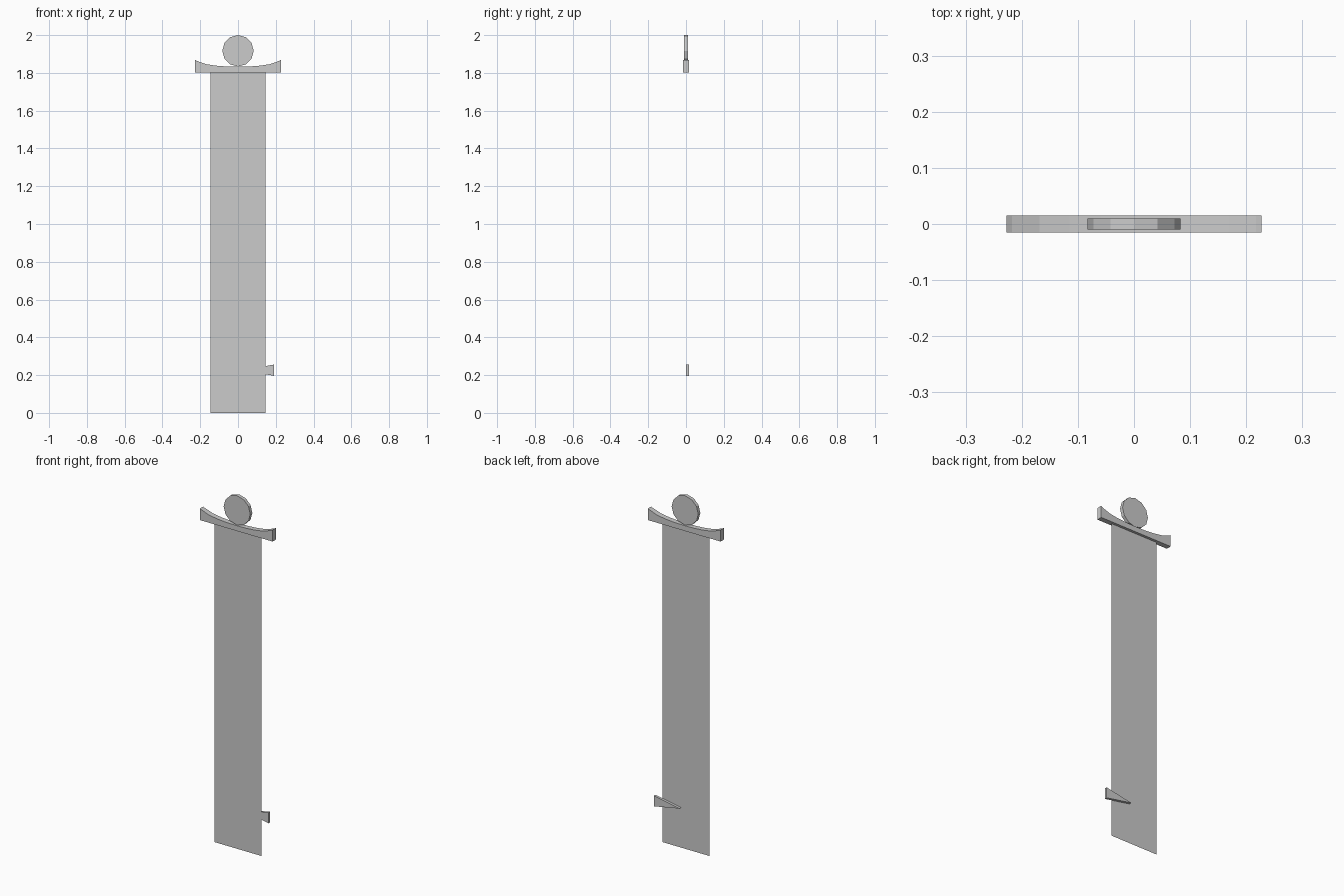
import bpy, bmesh, math

if "Cube" in bpy.data.objects:
    bpy.data.objects.remove(bpy.data.objects["Cube"])


def extrude_profile(name, points, y0, y1):
    """Make a flat-faced prism from an XZ outline; a flat sheet if y0 == y1."""
    bm = bmesh.new()
    face = bm.faces.new([bm.verts.new((x, y0, z)) for x, z in points])
    if y1 != y0:
        ext = bmesh.ops.extrude_face_region(bm, geom=[face], use_keep_orig=True)
        verts = [g for g in ext["geom"] if isinstance(g, bmesh.types.BMVert)]
        bmesh.ops.translate(bm, verts=verts, vec=(0, y1 - y0, 0))
        bmesh.ops.recalc_face_normals(bm, faces=bm.faces)
    mesh = bpy.data.meshes.new(name)
    bm.to_mesh(mesh)
    bm.free()
    obj = bpy.data.objects.new(name, mesh)
    bpy.context.collection.objects.link(obj)
    return obj


# Thin hanging sheet
extrude_profile("banner_sheet",
                [(-0.146, 0), (0.146, 0), (0.146, 1.805), (-0.146, 1.805)], 0, 0)

# Crossbar with a concave top, right half of the curve mirrored to the left
half = [(0.227, 1.869), (0.217, 1.863), (0.168, 1.846), (0.115, 1.838), (0.06, 1.834)]
top = half + [(0, 1.833)] + [(-x, z) for x, z in reversed(half)]
extrude_profile("crossbar", [(-0.227, 1.803), (0.227, 1.803)] + top, -0.0148, 0.0148)

# Round disc resting on the crossbar
R, SIDES = 0.083, 12
extrude_profile("top_disc",
                [(R * math.cos(2 * math.pi * i / SIDES),
                  2 - R + R * math.sin(2 * math.pi * i / SIDES)) for i in range(SIDES)],
                -0.0095, 0.0095)

# Small wedge behind the sheet, sticking out at the lower right
extrude_profile("side_wedge", [(0.03, 0.226), (0.191, 0.196), (0.191, 0.256)], 0.0003, 0.0148)
